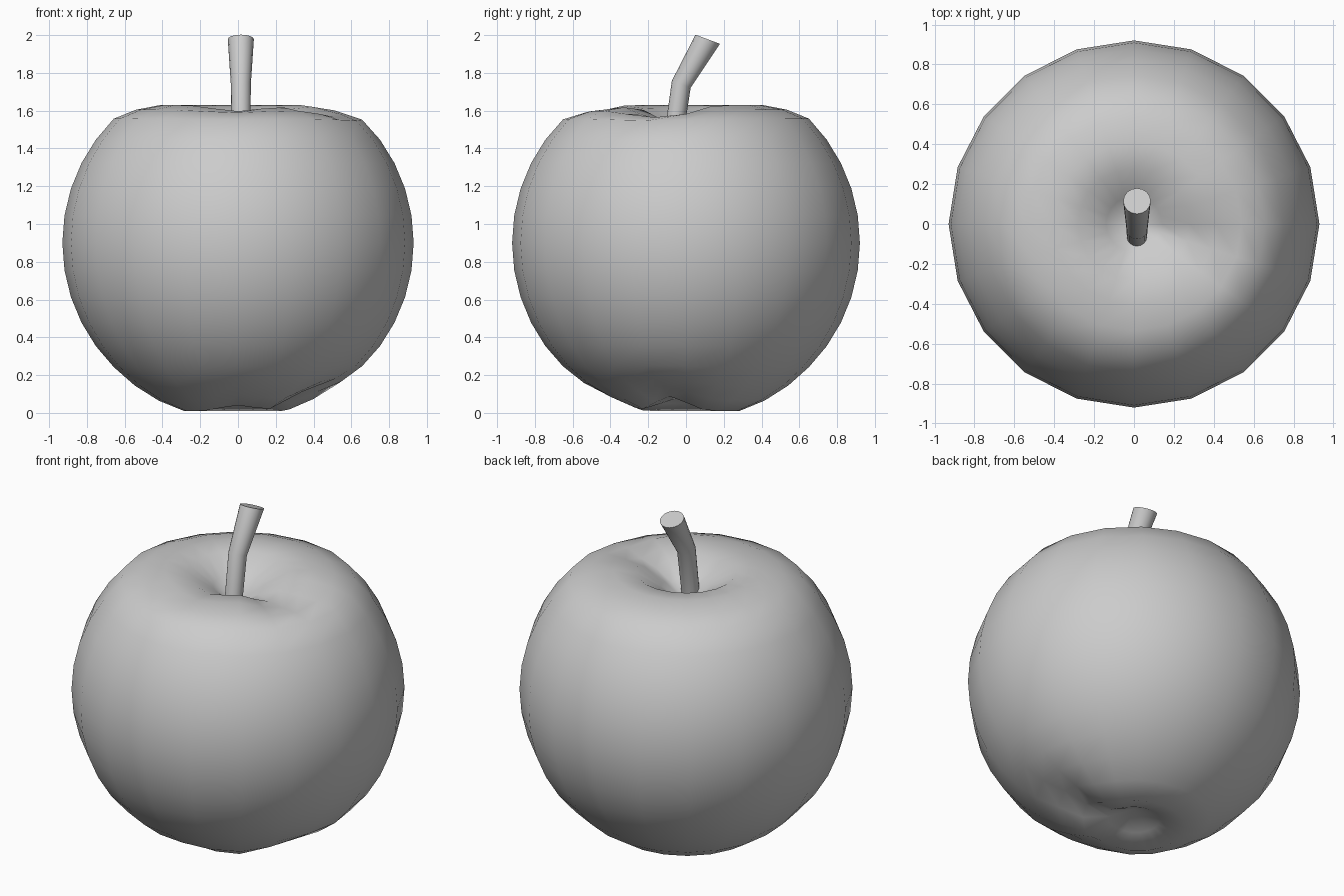
import bpy, bmesh
from math import sin, cos, pi, radians, exp, hypot
from mathutils import Vector

cube = bpy.data.objects.get("Cube")
if cube:
    bpy.data.objects.remove(cube, do_unlink=True)

grey = bpy.data.materials.new("plain_grey")
grey.use_nodes = True
colour = (0.6, 0.6, 0.6, 1)
grey.diffuse_color = colour
grey.node_tree.nodes["Principled BSDF"].inputs["Base Color"].default_value = colour

SEGMENTS = 20
RADIUS, CENTRE = 0.93, 0.9


def skin(name, rings, bottom=None, top=None, flat_caps=False):
    """Join equal rings of points into a surface, closed by tips or flat caps."""
    bm = bmesh.new()
    loops = [[bm.verts.new(p) for p in ring] for ring in rings]
    n = len(loops[0])
    for low, high in zip(loops, loops[1:]):
        for i in range(n):
            j = (i + 1) % n
            bm.faces.new((low[i], low[j], high[j], high[i]))
    for loop, tip in ((loops[0], bottom), (loops[-1], top)):
        if flat_caps:
            bm.faces.new(loop)
        else:
            v = bm.verts.new(tip)
            for i in range(n):
                bm.faces.new((loop[i], loop[(i + 1) % n], v))
    bmesh.ops.recalc_face_normals(bm, faces=bm.faces)
    mesh = bpy.data.meshes.new(name)
    bm.to_mesh(mesh)
    bm.free()
    mesh.materials.append(grey)
    obj = bpy.data.objects.new(name, mesh)
    bpy.context.collection.objects.link(obj)
    return obj


def groove(angle, r):
    """Depth of the creases running out from both pits: one deep, one shallow."""
    def ridge(direction, width):
        off = (angle - radians(direction) + pi) % (2 * pi) - pi
        return exp(-(off / radians(width)) ** 2)
    reach = exp(-((r - 0.36) / 0.2) ** 2)
    return reach * (0.09 * ridge(-18, 24) + 0.035 * ridge(-90, 24))


# Fruit: round belly, with a pit at each end
profile = [(0.145, 0.05), (0.285, 0.01), (0.42, 0.065), (0.547, 0.145)]
for k in range(-5, 6):
    a = k * pi / SEGMENTS
    profile.append((RADIUS * cos(a), CENTRE + RADIUS * sin(a)))
profile += [(0.54, 1.605), (0.41, 1.63), (0.28, 1.615), (0.14, 1.53)]

rings = []
for r, z in profile:
    ring = []
    for i in range(SEGMENTS):
        a = 2 * pi * i / SEGMENTS
        dent = groove(a, r) * (1 if z < CENTRE else -1)
        ring.append((r * cos(a), 0.99 * r * sin(a), z + dent))
    rings.append(ring)
fruit = skin("fruit", rings, (0, 0, 0.12), (0, 0, 1.43))

# Stem: bent, widening to a flat slanted end
path = [(-0.075, 1.4, 0.05, 0.1), (-0.025, 1.74, 0.053, 0.35), (0.115, 1.978, 0.069, 0.36)]
stem_rings = []
for y, z, r, tilt in path:
    stem_rings.append([(0.015 + r * cos(t), y + r * sin(t) * cos(tilt), z - r * sin(t) * sin(tilt))
                       for t in (2 * pi * i / 16 for i in range(16))])
stem = skin("stem", stem_rings, flat_caps=True)

# Smooth shading, with the stem end kept sharp
for obj, limit in ((fruit, 80), (stem, 45)):
    bpy.ops.object.select_all(action="DESELECT")
    obj.select_set(True)
    bpy.context.view_layer.objects.active = obj
    bpy.ops.object.shade_smooth_by_angle(angle=radians(limit))
